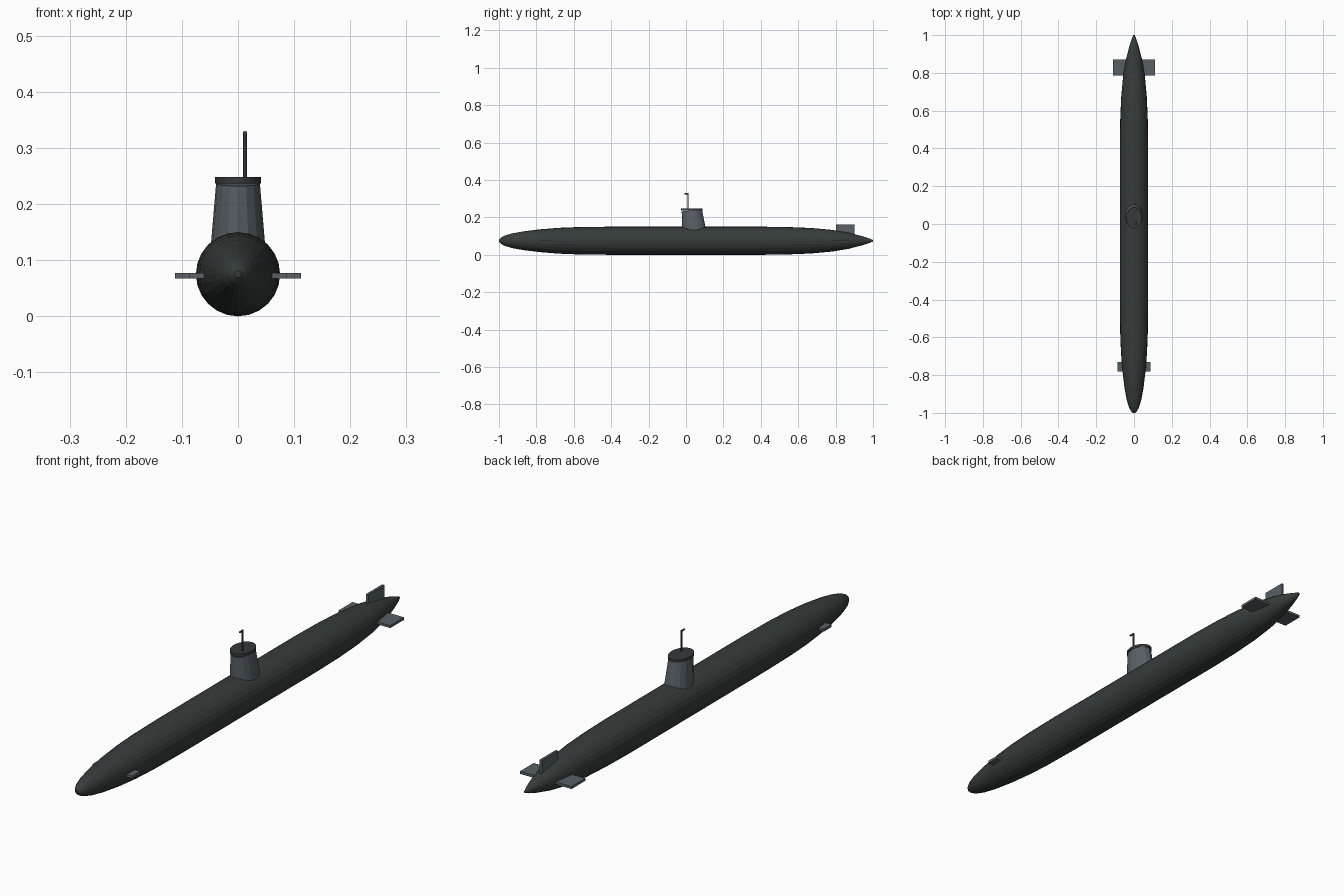
import bpy, math

if "Cube" in bpy.data.objects:
    bpy.data.objects.remove(bpy.data.objects["Cube"])

def mat(name, col):
    m = bpy.data.materials.new(name)
    m.diffuse_color = (*col, 1)
    m.use_nodes = True
    m.node_tree.nodes["Principled BSDF"].inputs["Base Color"].default_value = m.diffuse_color
    return m

HULL = mat("dark_green_grey", (0.036, 0.046, 0.043))
STEEL = mat("steel_grey", (0.095, 0.118, 0.135))
CAP = mat("charcoal", (0.036, 0.042, 0.043))
MAST = mat("mast_grey", (0.055, 0.065, 0.07))

def mesh_object(name, verts, faces, material):
    me = bpy.data.meshes.new(name)
    me.from_pydata(verts, [], faces)
    me.update()
    me.materials.append(material)
    ob = bpy.data.objects.new(name, me)
    bpy.context.collection.objects.link(ob)
    return ob

def loft(name, rings, material):
    """Skin a list of equal-length vertex rings and cap both ends."""
    n = len(rings[0])
    verts = [v for r in rings for v in r]
    faces = [(i * n + k, i * n + (k + 1) % n, (i + 1) * n + (k + 1) % n, (i + 1) * n + k)
             for i in range(len(rings) - 1) for k in range(n)]
    faces.append(tuple(reversed(range(n))))
    faces.append(tuple(range(len(verts) - n, len(verts))))
    return mesh_object(name, verts, faces, material)

def ellipse(cy, rx, ry, z, n=16, slope=0.0):
    """Horizontal ring, optionally rising towards the back."""
    pts = []
    for k in range(n):
        a = 2 * math.pi * (k / n)
        pts.append((rx * math.cos(a), cy + ry * math.sin(a), z + slope * math.sin(a)))
    return pts

def box(name, x, y, z, material):
    lo = [(x[i], y[j], z[0]) for i, j in ((0, 0), (1, 0), (1, 1), (0, 1))]
    hi = [(a, b, z[1]) for a, b, _ in lo]
    return loft(name, [lo, hi], material)

# Hull: turned profile of (y, radius) along the length
AXIS = 0.075
profile = [(-1.0, 0.006), (-0.99, 0.016), (-0.97, 0.027), (-0.93, 0.039), (-0.87, 0.050),
           (-0.78, 0.061), (-0.68, 0.069), (-0.58, 0.073), (-0.42, 0.075), (0.42, 0.075),
           (0.55, 0.073), (0.67, 0.068), (0.78, 0.058), (0.87, 0.043), (0.94, 0.025),
           (0.98, 0.012), (1.0, 0.004)]
N = 24
loft("hull", [[(r * math.cos(2 * math.pi * k / N), y, AXIS - r * math.sin(2 * math.pi * k / N))
               for k in range(N)] for y, r in profile], HULL)

# Conning tower and its cap
loft("conning_tower", [ellipse(0.045, 0.049, 0.065, 0.12),
                       ellipse(0.031, 0.039, 0.054, 0.237, slope=0.005)], STEEL)
loft("tower_cap", [ellipse(0.031, 0.041, 0.057, 0.237, 24),
                   ellipse(0.031, 0.041, 0.057, 0.248, 24)], CAP)

# Periscope with forward-facing head
def rod(name, p0, p1, r):
    n = 8
    vertical = p0[0] == p1[0] and p0[1] == p1[1]
    rings = []
    for p in (p0, p1):
        ring = []
        for k in range(n):
            c, s = r * math.cos(2 * math.pi * k / n), r * math.sin(2 * math.pi * k / n)
            ring.append((p[0] + c, p[1] + s, p[2]) if vertical else (p[0] + c, p[1], p[2] + s))
        rings.append(ring)
    return loft(name, rings if vertical else rings[::-1] and [q[::-1] for q in rings], MAST)

rod("periscope_mast", (0.0125, 0.011, 0.24), (0.0125, 0.011, 0.329), 0.0035)
rod("periscope_head", (0.0125, -0.008, 0.3265), (0.0125, 0.013, 0.3265), 0.0035)

# Diving planes, one pair at the bow and one at the stern
for side, s in (("left", -1), ("right", 1)):
    for part, inner, outer, y in (("bow_plane", 0.04, 0.087, (-0.78, -0.73)),
                                  ("stern_plane", 0.02, 0.112, (0.785, 0.87))):
        box(f"{part}_{side}", sorted((s * inner, s * outer)), y, (0.067, 0.077), STEEL)

# Upper rudder
box("rudder", (-0.005, 0.005), (0.802, 0.902), (0.08, 0.163), STEEL)

# Make every face point outward
import bmesh
for ob in bpy.data.objects:
    bm = bmesh.new()
    bm.from_mesh(ob.data)
    bmesh.ops.recalc_face_normals(bm, faces=bm.faces)
    bm.to_mesh(ob.data)
    bm.free()
